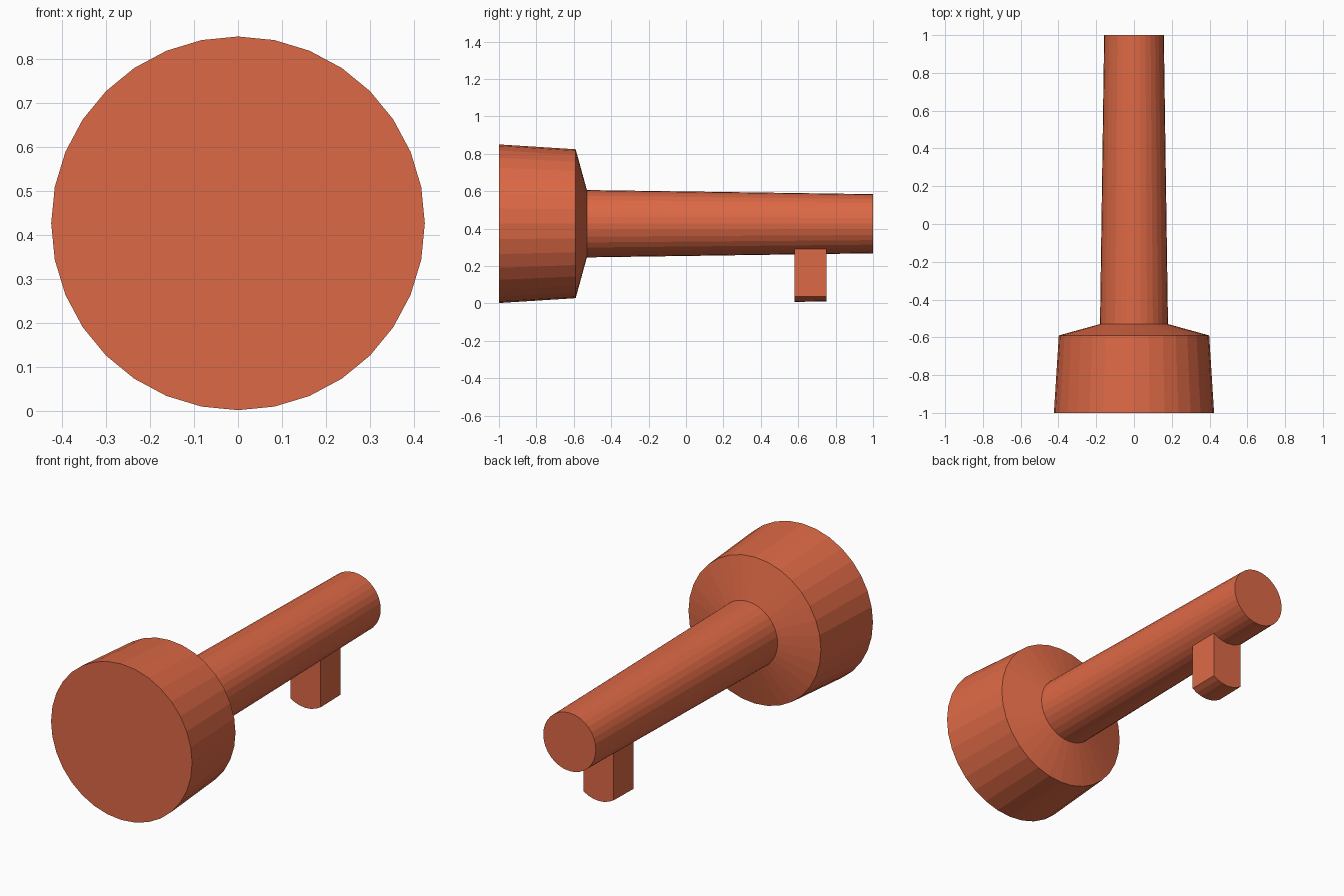
import bpy, bmesh, math

if "Cube" in bpy.data.objects:
    bpy.data.objects.remove(bpy.data.objects["Cube"])

SIDES, AXIS_Z = 32, 0.426
# (y, radius) along the lathe axis: knob, shoulder, tapered shaft
PROFILE = [(-1, 0.424), (-0.59, 0.398), (-0.53, 0.18),
           (0.58, 0.164), (0.75, 0.1616), (1, 0.158)]
BIT_SPAN = 3      # facets to each side of the bottom line

bm = bmesh.new()

# Lathed body, first vertex at the bottom
rings = []
for y, r in PROFILE:
    ring = []
    for i in range(SIDES):
        a = 2 * math.pi * i / SIDES
        ring.append(bm.verts.new((r * math.sin(a), y, AXIS_Z - r * math.cos(a))))
    rings.append(ring)

bit_faces = []
for k in range(len(rings) - 1):
    for i in range(SIDES):
        j = (i + 1) % SIDES
        f = bm.faces.new((rings[k][i], rings[k][j], rings[k + 1][j], rings[k + 1][i]))
        if k == 3 and (i < BIT_SPAN or i >= SIDES - BIT_SPAN):
            bit_faces.append(f)

# End caps
bm.faces.new(rings[0])
bm.faces.new(rings[-1])

# Peg pulled straight down from the underside of the shaft
out = bmesh.ops.extrude_face_region(bm, geom=bit_faces)
peg = [g for g in out["geom"] if isinstance(g, bmesh.types.BMVert)]
bmesh.ops.translate(bm, verts=peg, vec=(0, 0, -0.254))
old = [f for f in bit_faces if f.is_valid]
if old:
    bmesh.ops.delete(bm, geom=old, context='FACES_ONLY')
bmesh.ops.recalc_face_normals(bm, faces=bm.faces)

mesh = bpy.data.meshes.new("knobbed_pin")
bm.to_mesh(mesh)
bm.free()
pin = bpy.data.objects.new("knobbed_pin", mesh)
bpy.context.collection.objects.link(pin)

mat = bpy.data.materials.new("orange_red")
mat.diffuse_color = (0.72, 0.14, 0.06, 1)
mat.use_nodes = True
mat.node_tree.nodes["Principled BSDF"].inputs["Base Color"].default_value = mat.diffuse_color
mesh.materials.append(mat)
